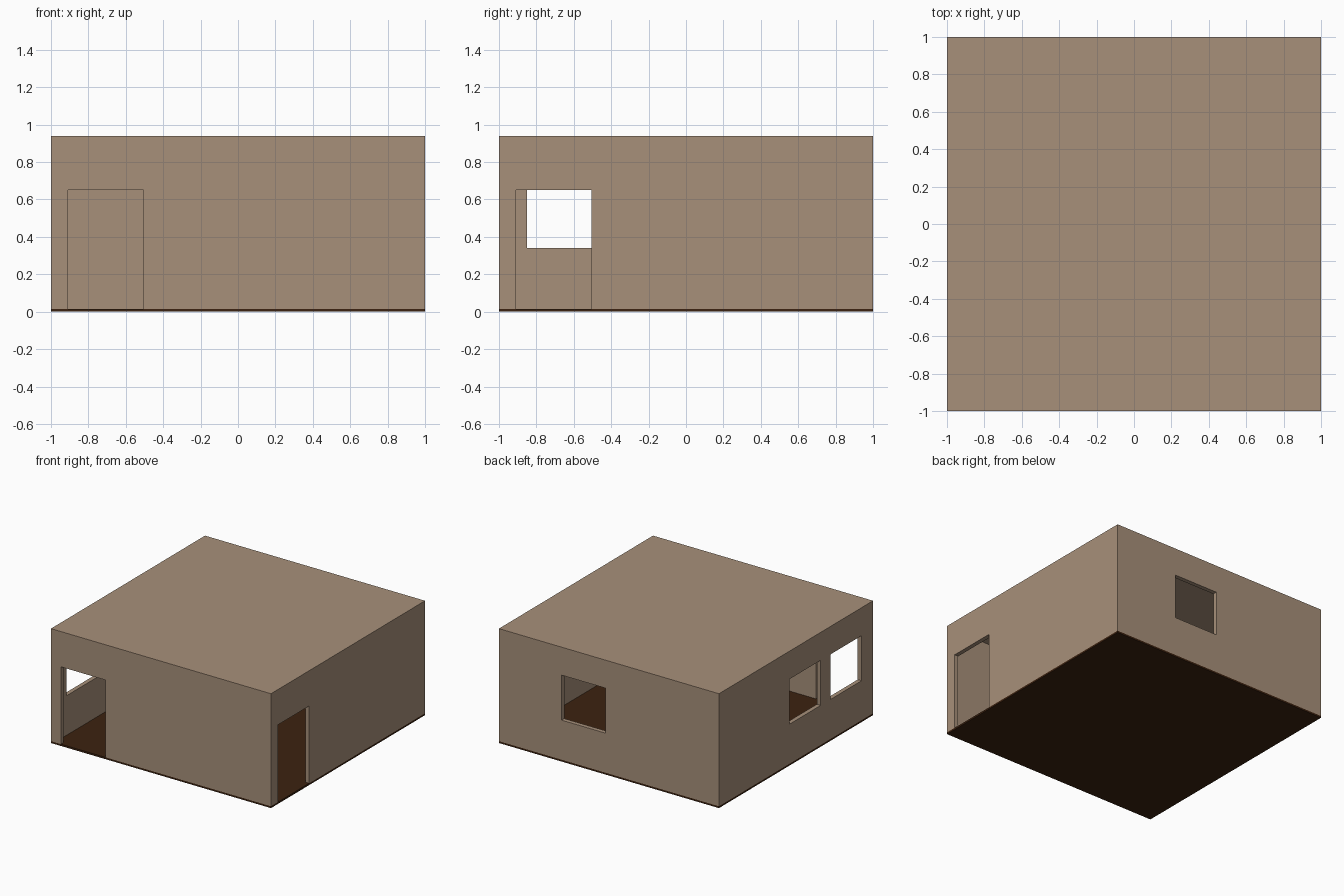
import bpy

if "Cube" in bpy.data.objects:
    bpy.data.objects.remove(bpy.data.objects["Cube"])

H, T, F = 0.94, 0.035, 0.015   # total height, wall thickness, floor thickness


def material(name, rgb):
    m = bpy.data.materials.new(name)
    m.diffuse_color = (*rgb, 1)
    m.use_nodes = True
    m.node_tree.nodes["Principled BSDF"].inputs["Base Color"].default_value = m.diffuse_color
    return m


def box(name, lo, hi, mat=None):
    bpy.ops.mesh.primitive_cube_add(size=1, location=[(a + b) / 2 for a, b in zip(lo, hi)])
    ob = bpy.context.object
    ob.name = name
    ob.scale = [b - a for a, b in zip(lo, hi)]
    bpy.ops.object.transform_apply(location=False, rotation=False, scale=True)
    if mat:
        ob.data.materials.append(mat)
    return ob


plaster = material("plaster", (0.39, 0.28, 0.195))
wood = material("dark_wood", (0.045, 0.016, 0.005))

# Floor slab and the hollow shell of walls and flat roof
box("floor", (-1, -1, 0), (1, 1, F), wood)
shell = box("walls_and_roof", (-1, -1, F), (1, 1, H), plaster)


def cut(name, lo, hi):
    c = box(name, lo, hi, plaster)
    c.hide_render = True
    c.display_type = 'WIRE'
    mod = shell.modifiers.new(name, 'BOOLEAN')
    mod.operation = 'DIFFERENCE'
    mod.solver = 'EXACT'
    mod.object = c
    bpy.context.view_layer.objects.active = shell
    bpy.ops.object.modifier_apply(modifier=name)
    bpy.data.objects.remove(c)


# Room interior, open at the bottom onto the floor
cut("room", (-1 + T, -1 + T, -0.2), (1 - T, 1 - T, H - T))

# Doorways in the front and right walls
cut("front_door", (-0.91, -1.1, -0.2), (-0.505, -0.9, 0.65))
cut("right_door", (0.9, -0.91, -0.2), (1.1, -0.505, 0.65))

# Windows: one in the back wall, two in the left wall
W0, W1 = 0.34, 0.71
cut("back_window", (0.03, 0.9, W0), (0.43, 1.1, W1))
for i, y in enumerate((-0.85, -0.32)):
    cut(f"left_window_{i}", (-1.1, y, W0), (-0.9, y + 0.405, W1))
